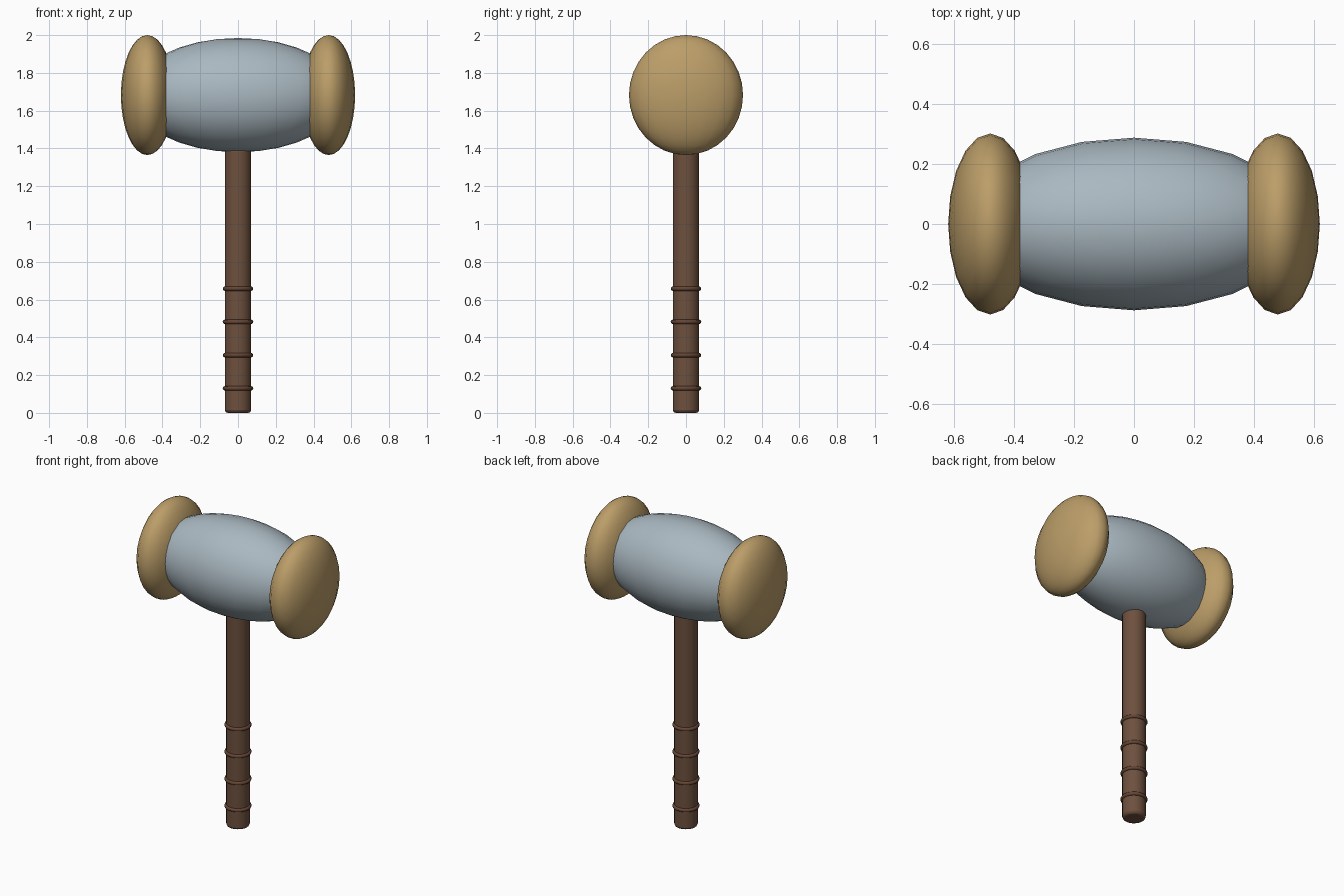
import bpy, math

if "Cube" in bpy.data.objects:
    bpy.data.objects.remove(bpy.data.objects["Cube"])

HEAD_Z = 1.6825


def material(name, rgb):
    m = bpy.data.materials.new(name)
    m.diffuse_color = (*rgb, 1)
    m.use_nodes = True
    m.node_tree.nodes["Principled BSDF"].inputs["Base Color"].default_value = m.diffuse_color
    return m


steel = material("blue_grey", (0.40, 0.48, 0.53))
tan = material("tan", (0.50, 0.34, 0.14))
wood = material("brown_wood", (0.155, 0.08, 0.048))
cord = material("dark_brown", (0.13, 0.06, 0.035))


def finish(name, mat, angle=60):
    ob = bpy.context.object
    ob.name = name
    ob.data.materials.append(mat)
    bpy.ops.object.shade_smooth_by_angle(angle=math.radians(angle))
    return ob


def ellipsoid(name, x, radii, mat):
    bpy.ops.mesh.primitive_uv_sphere_add(segments=20, ring_count=16, radius=1)
    ob = bpy.context.object
    ob.scale = radii
    bpy.ops.object.transform_apply(location=False, rotation=False, scale=True)
    ob.location = (x, 0, HEAD_Z)
    return finish(name, mat)


# Head: bulging barrel with a rounded cap on each end
ellipsoid("head_barrel", 0, (0.562, 0.288, 0.302), steel)
for side, sign in (("left", -1), ("right", 1)):
    ellipsoid(f"head_cap_{side}", sign * 0.48, (0.14, 0.302, 0.3175), tan)

# Handle: straight shaft with softened ends, tucked into the head
bpy.ops.mesh.primitive_cylinder_add(vertices=24, radius=0.07, depth=1.4,
                                    location=(0, 0, 0.70))
handle = bpy.context.object
bevel = handle.modifiers.new("soft_ends", 'BEVEL')
bevel.width = 0.015
bevel.segments = 2
bevel.limit_method = 'ANGLE'
bevel.angle_limit = math.radians(40)
finish("handle", wood, 35)

# Grip rings
for i in range(4):
    bpy.ops.mesh.primitive_torus_add(major_radius=0.069, minor_radius=0.012,
                                     major_segments=24, minor_segments=8,
                                     location=(0, 0, 0.13 + 0.176 * i))
    finish(f"grip_ring_{i + 1}", cord)
